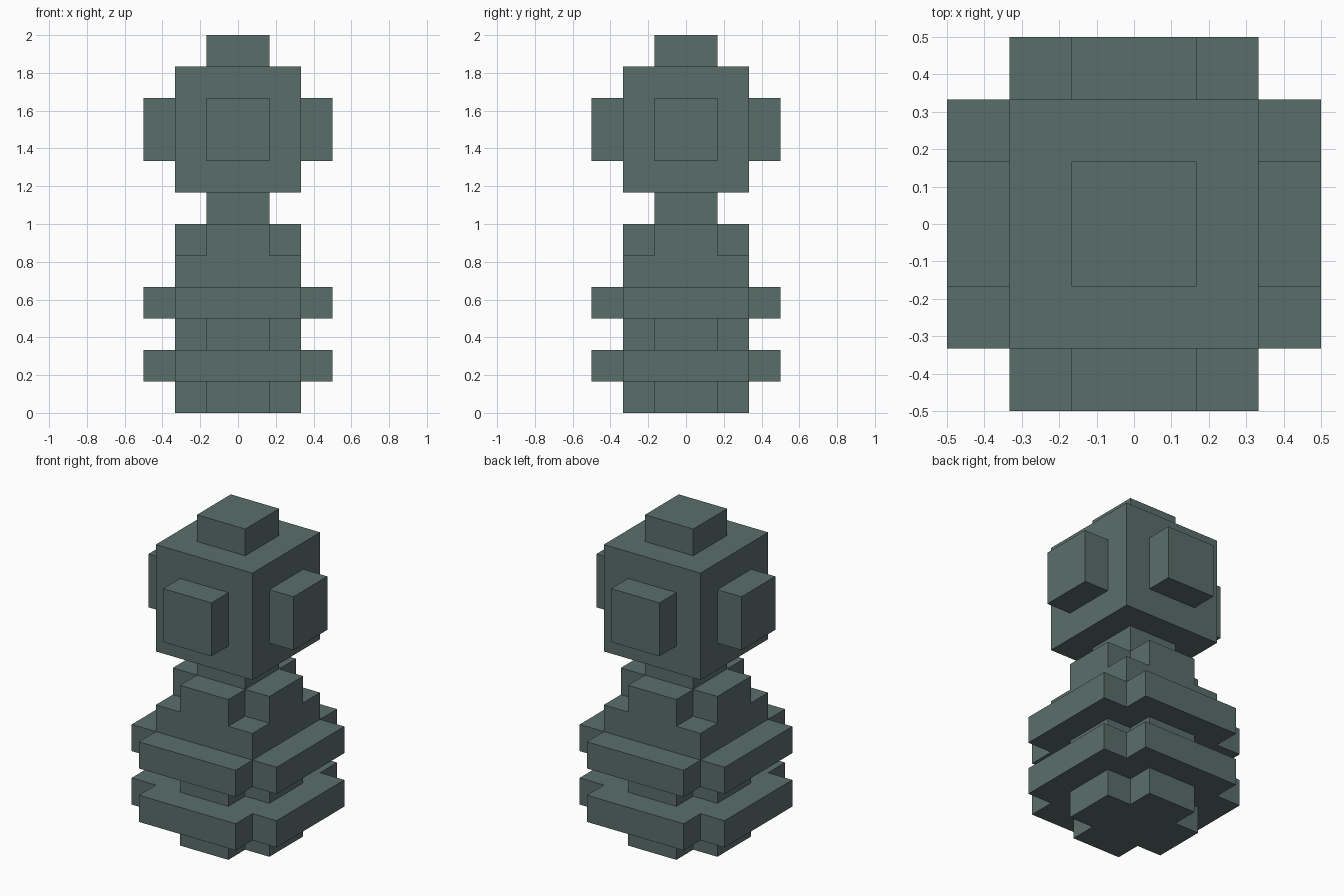
import bpy
import bmesh
from mathutils import Matrix

cube = bpy.data.objects.get("Cube")
if cube:
    bpy.data.objects.remove(cube, do_unlink=True)

U = 1 / 6  # block size: the figure is 12 blocks tall

COLOR = (0.102, 0.158, 0.144, 1)
stone = bpy.data.materials.new("grey green")
stone.use_nodes = True
stone.diffuse_color = COLOR
bsdf = stone.node_tree.nodes["Principled BSDF"]
bsdf.inputs["Base Color"].default_value = COLOR
bsdf.inputs["Roughness"].default_value = 0.8


def square(h):
    return [(h, -h), (h, h), (-h, h), (-h, -h)]


def cross(long, short):
    """Square outline of half-width long with notched corners."""
    corner = [(long, short), (short, short), (short, long)]
    points = []
    for _ in range(4):
        points += corner
        corner = [(-y, x) for x, y in corner]
    return points


def prism(name, outline, bottom, top, turn=None):
    """Extrude an outline (in blocks) between two heights."""
    bm = bmesh.new()
    face = bm.faces.new([bm.verts.new((x * U, y * U, bottom * U)) for x, y in outline])
    side = bmesh.ops.extrude_face_region(bm, geom=[face], use_keep_orig=True)["geom"]
    verts = [v for v in side if isinstance(v, bmesh.types.BMVert)]
    bmesh.ops.translate(bm, verts=verts, vec=(0, 0, (top - bottom) * U))
    bmesh.ops.recalc_face_normals(bm, faces=bm.faces)
    if turn:
        bm.transform(turn)
    mesh = bpy.data.meshes.new(name)
    bm.to_mesh(mesh)
    bm.free()
    mesh.materials.append(stone)
    obj = bpy.data.objects.new(name, mesh)
    bpy.context.collection.objects.link(obj)
    return obj


# Body: stacked tiers from the foot up to the neck
TIERS = [
    ("foot", cross(2, 1), 0, 1),
    ("lower_ring", cross(3, 2), 1, 2),
    ("waist", cross(2, 1), 2, 3),
    ("upper_ring", cross(3, 2), 3, 4),
    ("chest", square(2), 4, 5),
    ("collar", cross(2, 1), 5, 6),
    ("neck", square(1), 6, 7),
    ("head", square(2), 7, 11),
    ("top_knob", square(1), 11, 12),
]
for tier in TIERS:
    prism(*tier)

# Knobs on the four sides of the head, pointing outward
for i, name in enumerate(("front", "left", "back", "right")):
    turn = (Matrix.Translation((0, 0, 9 * U))
            @ Matrix.Rotation(i * 1.5707963268, 4, "Z")
            @ Matrix.Rotation(1.5707963268, 4, "X"))
    prism(name + "_knob", square(1), 2, 3, turn)
